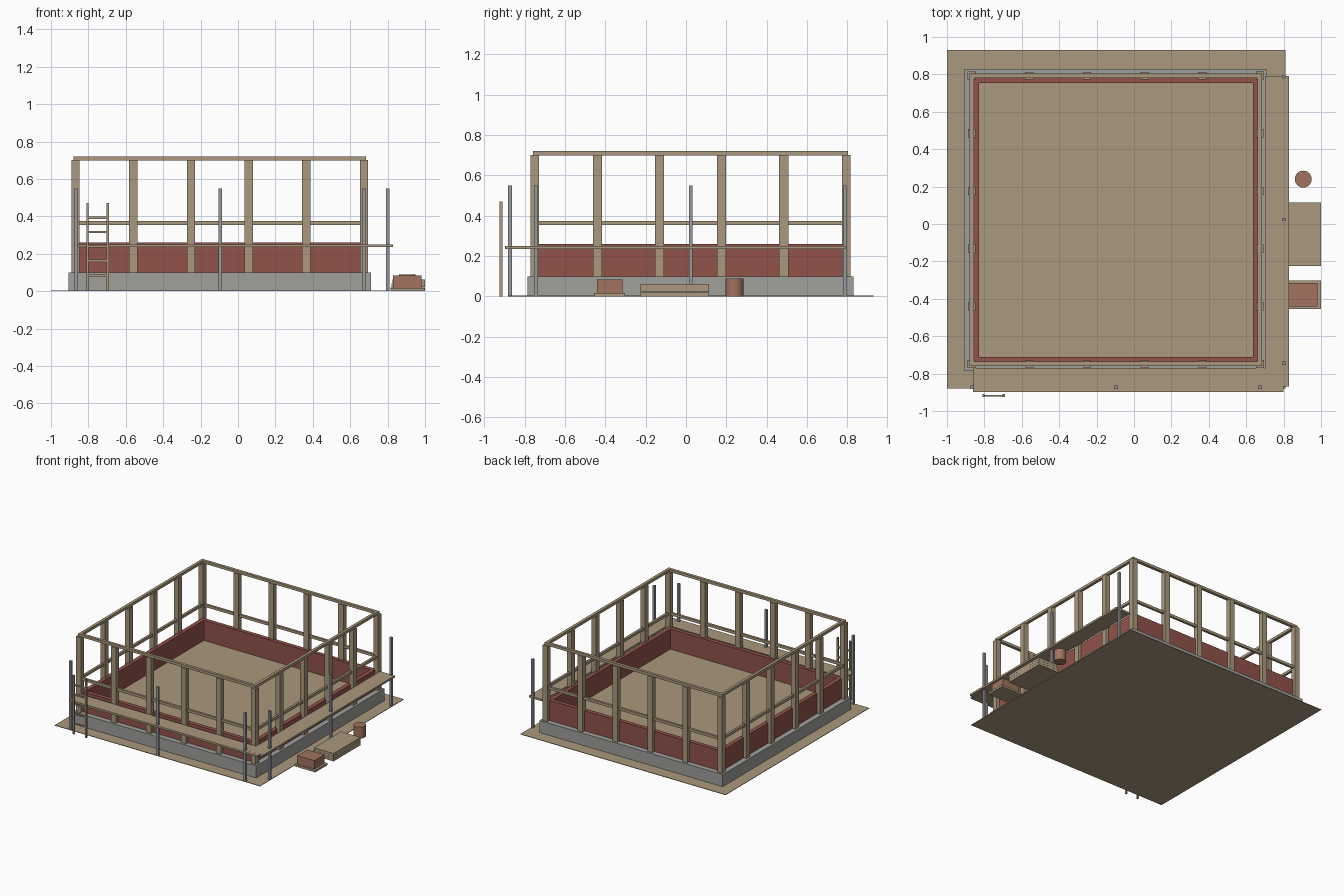
import bpy

cube = bpy.data.objects.get("Cube")
if cube:
    bpy.data.objects.remove(cube, do_unlink=True)


def material(name, rgb):
    mat = bpy.data.materials.new(name)
    mat.use_nodes = True
    mat.diffuse_color = (*rgb, 1)
    mat.node_tree.nodes["Principled BSDF"].inputs["Base Color"].default_value = (*rgb, 1)
    return mat


timber = material("timber and sand", (0.40, 0.315, 0.205))
concrete = material("concrete", (0.35, 0.35, 0.335))
steel = material("pole steel", (0.31, 0.32, 0.335))
brick = material("red brick", (0.285, 0.085, 0.07))
clay = material("brown clay", (0.36, 0.17, 0.115))


def box(name, x, y, z, mat):
    """Box from (min, max) pairs."""
    lo, hi = zip(x, y, z)
    corners = [(a, b, c) for c in (lo[2], hi[2])
               for a, b in ((lo[0], lo[1]), (hi[0], lo[1]), (hi[0], hi[1]), (lo[0], hi[1]))]
    sides = [(i, (i + 1) % 4, (i + 1) % 4 + 4, i + 4) for i in range(4)]
    mesh = bpy.data.meshes.new(name)
    mesh.from_pydata(corners, [], [(3, 2, 1, 0), (4, 5, 6, 7)] + sides)
    mesh.materials.append(mat)
    obj = bpy.data.objects.new(name, mesh)
    bpy.context.collection.objects.link(obj)
    return obj


def around(centre, size):
    return (centre - size / 2, centre + size / 2)


# Centre of the building on its plot
CX, CY = -0.0975, 0.0225


def frame(name, inner, outer, z, mat):
    """Square ring of four bars around the building centre."""
    for side, s in (("front", -1), ("back", 1)):
        box(f"{side}_{name}", around(CX, 2 * outer),
            sorted((CY + s * inner, CY + s * outer)), z, mat)
    for side, s in (("right", -1), ("left", 1)):
        box(f"{side}_{name}", sorted((CX + s * inner, CX + s * outer)),
            around(CY, 2 * inner), z, mat)


# Plot, foundation, floor and low brick walls
box("ground", (-1, 0.81), (-0.88, 0.93), (0, 0.004), timber)
frame("foundation", 0.74, 0.8075, (0.001, 0.1), concrete)
box("floor", around(CX, 1.48), around(CY, 1.48), (0.08, 0.1), timber)
frame("brick_wall", 0.7325, 0.766, (0.1, 0.26), brick)

# Timber frame: corner posts, studs and rails
MID = 0.771
for sx in (-1, 1):
    for sy in (-1, 1):
        box("corner_post", around(CX + sx * MID, 0.042),
            around(CY + sy * MID, 0.042), (0.1, 0.7), timber)
for s in (-1, 1):
    for i in range(4):
        offset = (i - 1.5) * 0.308
        box("wall_stud", around(CX + offset, 0.045),
            around(CY + s * MID, 0.04), (0.1, 0.7), timber)
        box("wall_stud", around(CX + s * MID, 0.04),
            around(CY + offset, 0.045), (0.1, 0.7), timber)
frame("middle_rail", 0.762, 0.78, (0.353, 0.374), timber)
frame("top_rail", 0.758, 0.781, (0.699, 0.72), timber)

# Scaffold decks and poles
box("front_deck", (-0.86, 0.80), (-0.897, -0.77), (0.235, 0.25), timber)
box("side_deck", (0.70, 0.83), (-0.87, 0.79), (0.2355, 0.2505), timber)
for px, py in ((-0.865, -0.872), (-0.095, -0.872), (0.675, -0.872),
               (0.80, -0.745), (0.80, 0.024), (0.80, 0.787)):
    box("scaffold_pole", around(px, 0.018), around(py, 0.018), (0, 0.55), steel)

# Ladder
for px in (-0.804, -0.696):
    box("ladder_rail", around(px, 0.012), (-0.925, -0.91), (0, 0.47), timber)
for i in range(5):
    box("ladder_rung", (-0.804, -0.696), (-0.922, -0.913),
        around(0.085 + i * 0.077, 0.012), timber)

# Board stack, brick pallet and barrel
for i in range(3):
    box("stacked_board", (0.815 + i * 0.006, 1.0), (-0.225, 0.115),
        (i * 0.021, i * 0.021 + 0.0205), timber)
box("pallet", (0.815, 1.0), (-0.455, -0.302), (0, 0.016), timber)
box("brick_pile", (0.83, 0.982), (-0.44, -0.315), (0.016, 0.083), clay)
bpy.ops.mesh.primitive_cylinder_add(vertices=24, radius=0.045, depth=0.09,
                                    location=(0.905, 0.24, 0.045))
barrel = bpy.context.object
barrel.name = "barrel"
barrel.data.materials.append(clay)
bpy.ops.object.shade_smooth_by_angle()
